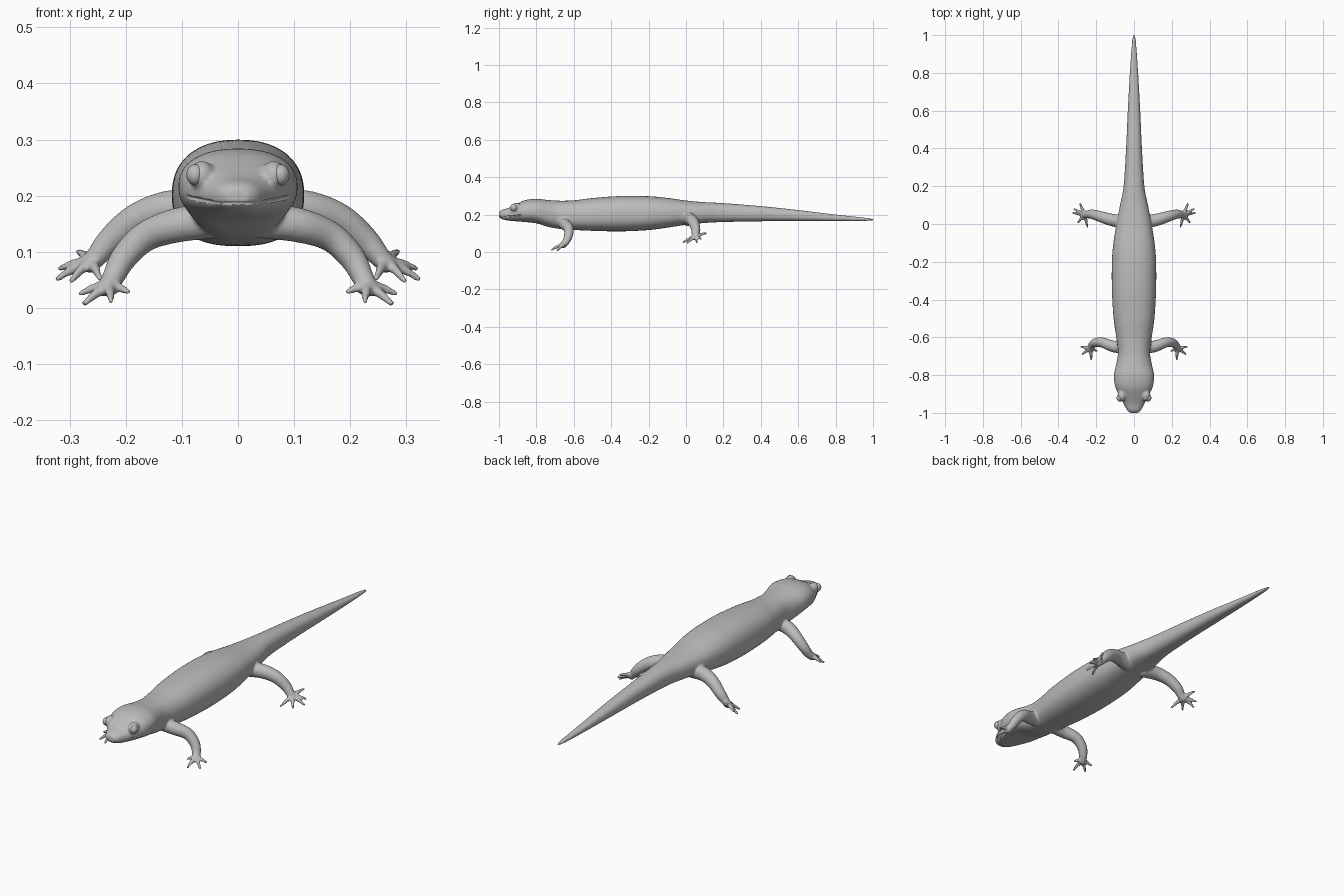
import bpy, bmesh, math
from mathutils import Vector

if "Cube" in bpy.data.objects:
    bpy.data.objects.remove(bpy.data.objects["Cube"])

skin = bpy.data.materials.new("grey skin")
skin.use_nodes = True
GREY = (0.5, 0.5, 0.5, 1)
skin.diffuse_color = GREY
skin.node_tree.nodes["Principled BSDF"].inputs["Base Color"].default_value = GREY


def smooth_rows(rows, steps):
    """Catmull-Rom interpolation of every column of a table."""
    out = []
    for i in range(len(rows) - 1):
        a, b, c, d = (rows[max(0, min(len(rows) - 1, i + k))] for k in (-1, 0, 1, 2))
        for s in range(steps):
            t = s / steps
            out.append([q + t * ((r - p) / 2 + t * (p - 2.5 * q + 2 * r - e / 2
                        + t * (1.5 * (q - r) + (e - p) / 2)))
                        for p, q, r, e in zip(a, b, c, d)])
    return out + [list(rows[-1])]


def loft(bm, rings):
    """Skin a closed tube over rings of points."""
    loops = [[bm.verts.new(p) for p in ring] for ring in rings]
    n = len(loops[0])
    for a, b in zip(loops, loops[1:]):
        for i in range(n):
            j = (i + 1) % n
            bm.faces.new((a[i], a[j], b[j], b[i]))
    bm.faces.new(loops[0][::-1])
    bm.faces.new(loops[-1])


def tube(bm, path, steps=5, sides=16):
    """Round limb along rows of x, y, z, radius, with domed ends."""
    rows = smooth_rows(path, steps)
    pts = [Vector(r[:3]) for r in rows]
    rings = []
    for i, (p, r) in enumerate(zip(pts, rows)):
        d = (pts[min(i + 1, len(pts) - 1)] - pts[max(i - 1, 0)]).normalized()
        u = d.cross(Vector((0, 0, 1))).normalized()
        v = d.cross(u)
        rings.append([p + r[3] * (u * math.cos(a) + v * math.sin(a))
                      for a in (math.tau * k / sides for k in range(sides))])
    loft(bm, rings)
    for p, r in ((pts[0], rows[0]), (pts[-1], rows[-1])):
        ball(bm, p, (r[3],) * 3)


def ball(bm, centre, size):
    verts = bmesh.ops.create_uvsphere(bm, u_segments=24, v_segments=16, radius=1)["verts"]
    for v in verts:
        v.co = Vector(centre) + Vector(a * b for a, b in zip(v.co, size))


def finish(bm, name):
    bmesh.ops.recalc_face_normals(bm, faces=bm.faces)
    mesh = bpy.data.meshes.new(name)
    bm.to_mesh(mesh)
    bm.free()
    mesh.materials.append(skin)
    mesh.shade_smooth()
    obj = bpy.data.objects.new(name, mesh)
    bpy.context.collection.objects.link(obj)
    return obj


# Trunk, head and tail: y, half width, bottom, top
TRUNK = [
    (-1, .02, .188, .212), (-.985, .037, .176, .224), (-.95, .056, .168, .235),
    (-.91, .077, .164, .255), (-.86, .1, .16, .277), (-.8, .106, .153, .284),
    (-.74, .094, .135, .278), (-.68, .085, .124, .274), (-.6, .094, .118, .276),
    (-.5, .108, .113, .288), (-.35, .117, .11, .299), (-.2, .117, .117, .298),
    (-.1, .109, .13, .289), (0, .093, .145, .275), (.1, .074, .155, .266),
    (.2, .055, .16, .261), (.4, .042, .164, .245), (.6, .033, .165, .224),
    (.8, .022, .165, .2), (.95, .012, .166, .184), (1, .006, .168, .177)]


def section(y, w, lo, hi, n=48):
    mid = lo + .48 * (hi - lo)
    ring = []
    for k in range(n):
        a = math.tau * k / n
        c, s = math.cos(a), math.sin(a)
        power = .88 if s > 0 else .8
        x = math.copysign(abs(c) ** power, c) * w
        z = mid + (hi - mid if s > 0 else mid - lo) * math.copysign(abs(s) ** power, s)
        ring.append((x, y, z))
    return ring


trunk_rows = smooth_rows(TRUNK, 6)
body = bmesh.new()
loft(body, [section(*row) for row in trunk_rows])

# Limbs: x, y, z, radius from shoulder or hip down to the palm
ARM = [(.05, -.655, .155, .032), (.11, -.648, .147, .031), (.165, -.628, .127, .027),
       (.203, -.628, .09, .024), (.222, -.642, .055, .02), (.231, -.658, .037, .018)]
HIND = [(.05, .01, .175, .036), (.12, .022, .177, .033), (.18, .04, .158, .029),
        (.225, .052, .122, .025), (.25, .05, .094, .02), (.263, .05, .08, .018)]
FINGERS = [(.28, -.65, .026), (.274, -.688, .007), (.226, -.718, .012), (.195, -.672, .028)]
TOES = [(.246, -.015, .052), (.297, .006, .048), (.323, .058, .051),
        (.318, .08, .07), (.285, .108, .1)]


def limb(side, path, tips):
    def flip(p):
        return (side * p[0], *p[1:])
    tube(body, [flip(p) for p in path])
    palm = Vector(path[-1][:3])
    for tip in tips:
        tip = Vector(tip)
        knuckle = palm.lerp(tip, .5) + Vector((0, 0, .004))
        toe = [(*palm, .013), (*knuckle, .009), (*tip, .0055)]
        tube(body, [flip(p) for p in toe], sides=12)


for side in (-1, 1):
    limb(side, ARM, FINGERS)
    limb(side, HIND, TOES)
    # Brow bulge around each eye
    ball(body, (side * .064, -.908, .236), (.023, .032, .026))

salamander = finish(body, "body")
remesh = salamander.modifiers.new("blend parts", "REMESH")
remesh.mode = "VOXEL"
remesh.voxel_size = .0045
remesh.use_smooth_shade = True
soften = salamander.modifiers.new("soften joints", "SMOOTH")
soften.factor = .5
soften.iterations = 6

# Mouth groove following the outline of the muzzle
edge = [r for r in trunk_rows if -.995 < r[0] < -.875]
half = [(r[1] + .001, r[0] - .001, .186 + .1 * (r[0] + .99), .0045) for r in edge]
lips = [(-x, y, z, r) for x, y, z, r in half[::-1]]
lips += [(0, -1.003, .186, .0045)] + half
groove = bmesh.new()
rows = smooth_rows(lips, 3)
rings = []
for x, y, z, r in rows:
    out = Vector((x, y + .87, 0)).normalized()
    rings.append([Vector((x, y, z)) + out * r * 1.6 * math.cos(a) + Vector((0, 0, r * math.sin(a)))
                  for a in (math.tau * k / 8 for k in range(8))])
loft(groove, rings)
cutter = finish(groove, "mouth_cutter")
cutter.hide_render = True
cutter.hide_set(True)
cutter.display_type = "WIRE"
cut = salamander.modifiers.new("mouth", "BOOLEAN")
cut.operation = "DIFFERENCE"
cut.object = cutter

# Eyes
for side, name in ((1, "left_eye"), (-1, "right_eye")):
    eye = bmesh.new()
    ball(eye, (side * .076, -.921, .237), (.016, .019, .019))
    finish(eye, name)
